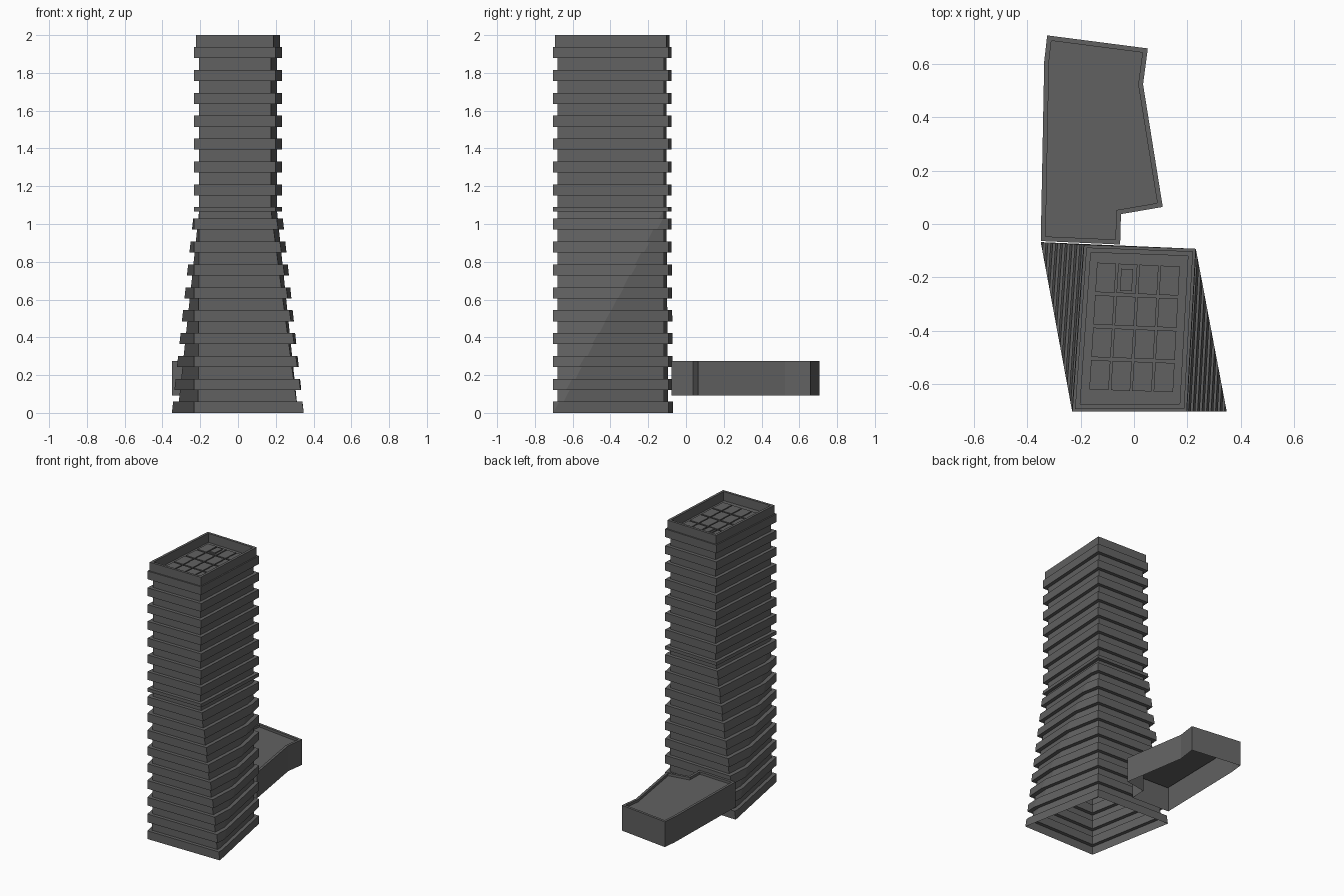
import bpy, bmesh
from mathutils import Vector

cube = bpy.data.objects.get("Cube")
if cube:
    bpy.data.objects.remove(cube)

grey = bpy.data.materials.new("dark_grey")
grey.use_nodes = True
colour = (0.12, 0.12, 0.12, 1)
grey.diffuse_color = colour
grey.node_tree.nodes["Principled BSDF"].inputs["Base Color"].default_value = colour


def inset(poly, d):
    """Move each side of a counter-clockwise outline inwards by d."""
    pts = [Vector(p) for p in poly]
    result = []
    for i, p in enumerate(pts):
        a = (p - pts[i - 1]).normalized()
        b = (pts[(i + 1) % len(pts)] - p).normalized()
        na, nb = Vector((-a.y, a.x)), Vector((-b.y, b.x))
        result.append(p + (na + nb) * d / (1 + na.dot(nb)))
    return result


def stack(bm, rings, cap_bottom=False):
    """Skin a list of (outline, height) rings and cap the top."""
    loops = [[bm.verts.new((p[0], p[1], z)) for p in outline] for outline, z in rings]
    for low, high in zip(loops, loops[1:]):
        for i in range(len(low)):
            j = (i + 1) % len(low)
            bm.faces.new((low[i], low[j], high[j], high[i]))
    bm.faces.new(loops[-1])
    if cap_bottom:
        bm.faces.new(loops[0][::-1])


def finish(name, bm):
    bmesh.ops.remove_doubles(bm, verts=bm.verts, dist=0.0001)
    bmesh.ops.recalc_face_normals(bm, faces=bm.faces)
    mesh = bpy.data.meshes.new(name)
    bm.to_mesh(mesh)
    bm.free()
    mesh.materials.append(grey)
    obj = bpy.data.objects.new(name, mesh)
    bpy.context.collection.objects.link(obj)


# Tower footprints: front left, front right, back right, back left on screen
BASE = [(-0.232, -0.704), (0.348, -0.704), (0.232, -0.093), (-0.35, -0.068)]
TOP = [(-0.232, -0.704), (0.198, -0.704), (0.232, -0.093), (-0.188, -0.078)]
TWIST_END = 1.078


def section(z, d):
    """Tower outline at a height, with the diagonal creases of the two leaning sides."""
    t = min(z / TWIST_END, 1)
    b, u = inset(BASE, d), inset(TOP, d)
    mix = lambda i, j: b[i].lerp(u[j], t)
    return [mix(0, 0), mix(1, 1), mix(1, 2), mix(2, 2), mix(3, 3), mix(3, 0)]


# Tower skin: projecting floor bands alternate with recessed floors
PITCH, BAND, RECESS = 0.1212, 0.059, 0.025
bands = [(k * PITCH, k * PITCH + BAND) for k in range(9)]
bands.append((1.066, 1.09))
bands += [(1.151 + k * PITCH, 1.151 + k * PITCH + BAND) for k in range(7)]
profile = []
for low, high in bands:
    if low > 0:
        profile.append((low, RECESS))
    profile += [(low, 0), (high, 0)]
    if low < TWIST_END < high:
        profile.insert(-1, (TWIST_END, 0))
    if high < 1.9:
        profile.append((high, RECESS))

# Parapet and sunken roof
ROOF = 1.935
profile += [(1.937, 0.010), (2.0, 0.010), (2.0, 0.028), (ROOF, 0.028)]
bm = bmesh.new()
stack(bm, [(section(z, d), z) for z, d in profile])
finish("tower", bm)

# Four by four grid of low roof panels
corners = [Vector(p) for p in [(-0.172, -0.627), (0.15, -0.637), (0.176, -0.154), (-0.142, -0.139)]]


def on_roof(u, v):
    return corners[0].lerp(corners[1], u).lerp(corners[3].lerp(corners[2], u), v)


def roof_block(bm, u0, u1, v0, v1, low, high):
    outline = [on_roof(u0, v0), on_roof(u1, v0), on_roof(u1, v1), on_roof(u0, v1)]
    stack(bm, [(outline, low), (outline, high)], True)


bm = bmesh.new()
gap = 0.012
for i in range(4):
    for j in range(4):
        roof_block(bm, i / 4 + gap, (i + 1) / 4 - gap, j / 4 + gap, (j + 1) / 4 - gap,
                   ROOF - 0.002, ROOF + 0.012)
finish("roof_panels", bm)

bm = bmesh.new()
roof_block(bm, 0.30, 0.44, 0.78, 0.95, ROOF + 0.01, ROOF + 0.02)
finish("roof_hatch", bm)

# Low raised annex behind the tower, open underneath with a shallow parapet
outline = [(-0.326, 0.708), (-0.337, 0.61), (-0.35, -0.064), (-0.052, -0.077),
           (-0.049, 0.037), (0.108, 0.064), (0.034, 0.524), (0.052, 0.659)]
inner = inset(outline, 0.018)
bm = bmesh.new()
stack(bm, [(outline, 0.092), (outline, 0.275), (inner, 0.275), (inner, 0.257)])
finish("annex", bm)
